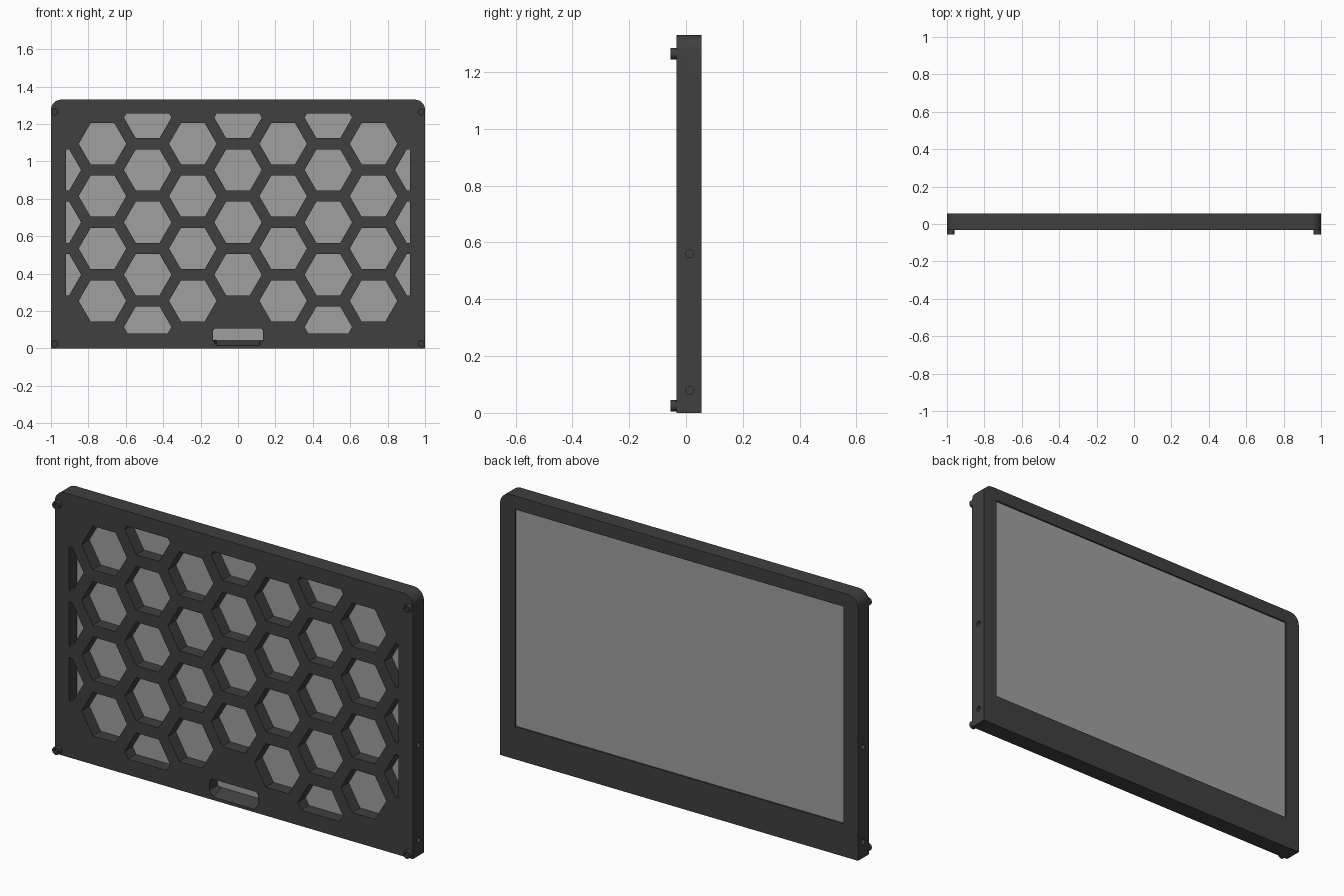
import bpy, bmesh, math

if "Cube" in bpy.data.objects:
    bpy.data.objects.remove(bpy.data.objects["Cube"])


def material(name, value):
    m = bpy.data.materials.new(name)
    m.diffuse_color = (value, value, value, 1)
    m.use_nodes = True
    m.node_tree.nodes["Principled BSDF"].inputs["Base Color"].default_value = m.diffuse_color
    return m


DARK = material("dark plastic", 0.05)
GREY = material("grey panel", 0.35)


def prism(bm, front, y0, y1, back=None):
    """Add a solid whose (x, z) outline runs from y0 to y1."""
    a = [bm.verts.new((x, y0, z)) for x, z in front]
    b = [bm.verts.new((x, y1, z)) for x, z in (back or front)]
    bm.faces.new(a)
    bm.faces.new(b[::-1])
    for i in range(len(a)):
        j = (i + 1) % len(a)
        bm.faces.new((a[i], b[i], b[j], a[j]))


def make(name, bm, mat):
    bmesh.ops.recalc_face_normals(bm, faces=bm.faces)
    mesh = bpy.data.meshes.new(name)
    bm.to_mesh(mesh)
    bm.free()
    mesh.materials.append(mat)
    ob = bpy.data.objects.new(name, mesh)
    bpy.context.collection.objects.link(ob)
    return ob


def rect(x, z0, z1):
    return [(-x, z0), (x, z0), (x, z1), (-x, z1)]


def circle(cx, cz, r, n, turn=0):
    return [(cx + r * math.cos(math.tau * i / n + turn),
             cz + r * math.sin(math.tau * i / n + turn)) for i in range(n)]


def clip(poly, axis, limit, sign):
    """Keep the part of a convex outline where sign * coordinate <= sign * limit."""
    out = []
    for p, q in zip(poly, poly[1:] + poly[:1]):
        dp, dq = sign * (p[axis] - limit), sign * (q[axis] - limit)
        if dp <= 0:
            out.append(p)
        if dp * dq < 0:
            t = dp / (dp - dq)
            out.append(tuple(p[k] + t * (q[k] - p[k]) for k in (0, 1)))
    return out


# Layout of the case
FRONT, SEAT, LIP, BACK = -0.033, 0.03, 0.047, 0.055
TOP, R = 1.33, 0.055

# Case outline: square at the bottom, rounded at the top
outline = [(-1, 0), (1, 0)]
for side, start in ((1, 0), (-1, 90)):
    for i in range(9):
        a = math.radians(start + 90 * i / 8)
        outline.append((side * (1 - R) + R * math.cos(a), TOP - R + R * math.sin(a)))
bm = bmesh.new()
prism(bm, outline, FRONT, BACK)
case = make("case", bm, DARK)

cutters = []

# Honeycomb openings, trimmed to the grille area
bm = bmesh.new()
for col in range(-4, 5):
    for row in range(5):
        z = 0.254 + 0.28 * row - (0.14 if col % 2 == 0 else 0)
        if col % 2 and row == 4:
            continue
        if col % 2 == 0 and row in (0, 4) and (abs(col) == 4 or (col == 0 and row == 0)):
            continue
        hexagon = circle(col * 0.2415, z, 0.127, 6)
        for axis, limit, sign in ((0, 0.92, 1), (0, -0.92, -1), (1, 1.255, 1), (1, 0.08, -1)):
            hexagon = clip(hexagon, axis, limit, sign)
        prism(bm, hexagon, FRONT - 0.05, SEAT + 0.005)
# Cable slot with a sloping floor
slot = [(-0.115, 0.015), (0.115, 0.015), (0.135, 0.045), (0.135, 0.092),
        (0.125, 0.105), (-0.125, 0.105), (-0.135, 0.092), (-0.135, 0.045)]
prism(bm, slot, FRONT - 0.001, SEAT + 0.005, [(x, max(z, 0.046)) if z > 0.02 else
                                              (x, 0.043) for x, z in slot])
cutters.append(make("grille_cutter", bm, DARK))

# Pocket that holds the panel
bm = bmesh.new()
prism(bm, rect(0.935, 0.04, 1.275), SEAT, LIP)
cutters.append(make("pocket_cutter", bm, DARK))

# Rear window and side screw holes
bm = bmesh.new()
prism(bm, rect(0.918, 0.165, 1.262), LIP - 0.005, BACK + 0.05)
for side in (-1, 1):
    for z in (0.08, 0.56):
        ring = circle(0.014, z, 0.014, 16)
        a = [bm.verts.new((side * 0.96, y, h)) for y, h in ring]
        b = [bm.verts.new((side * 1.05, y, h)) for y, h in ring]
        bm.faces.new(a)
        bm.faces.new(b[::-1])
        for i in range(16):
            j = (i + 1) % 16
            bm.faces.new((a[i], b[i], b[j], a[j]))
cutters.append(make("window_cutter", bm, DARK))

for c in cutters:
    c.hide_render = True
    mod = case.modifiers.new(c.name, "BOOLEAN")
    mod.object = c
    mod.operation = "DIFFERENCE"
    mod.solver = "EXACT"
bpy.context.view_layer.objects.active = case
case.select_set(True)
for mod in list(case.modifiers):
    bpy.ops.object.modifier_apply(modifier=mod.name)
for c in cutters:
    bpy.data.objects.remove(c)
bpy.ops.object.shade_smooth_by_angle(angle=math.radians(30))

# Grey panel seated in the pocket
bm = bmesh.new()
prism(bm, rect(0.935, 0.04, 1.275), SEAT, LIP)
make("panel", bm, GREY)

# Corner screws: round head with a hexagonal socket
for x, sx in ((-0.98, "left"), (0.98, "right")):
    for z, sz in ((0.025, "lower"), (1.265, "upper")):
        bm = bmesh.new()
        prism(bm, circle(x, z, 0.02, 24), -0.055, FRONT + 0.01)
        face = min(bm.faces, key=lambda f: f.calc_center_median().y)
        bmesh.ops.delete(bm, geom=[face], context="FACES_ONLY")
        rim = sorted((v for v in bm.verts if v.co.y < -0.05),
                     key=lambda v: math.atan2(v.co.z - z, v.co.x - x))
        socket = [(x + 0.011 * math.cos(t), z + 0.011 * math.sin(t)) for t in
                  (math.atan2(v.co.z - z, v.co.x - x) for v in rim)]
        inner = [bm.verts.new((px, -0.055, pz)) for px, pz in socket]
        floor = [bm.verts.new((px, -0.043, pz)) for px, pz in socket]
        for i in range(24):
            j = (i + 1) % 24
            bm.faces.new((rim[i], rim[j], inner[j], inner[i]))
            bm.faces.new((inner[i], inner[j], floor[j], floor[i]))
        bm.faces.new(floor)
        screw = make(f"{sz}_{sx}_screw", bm, DARK)
        bpy.ops.object.select_all(action="DESELECT")
        screw.select_set(True)
        bpy.context.view_layer.objects.active = screw
        bpy.ops.object.shade_smooth_by_angle(angle=math.radians(30))
